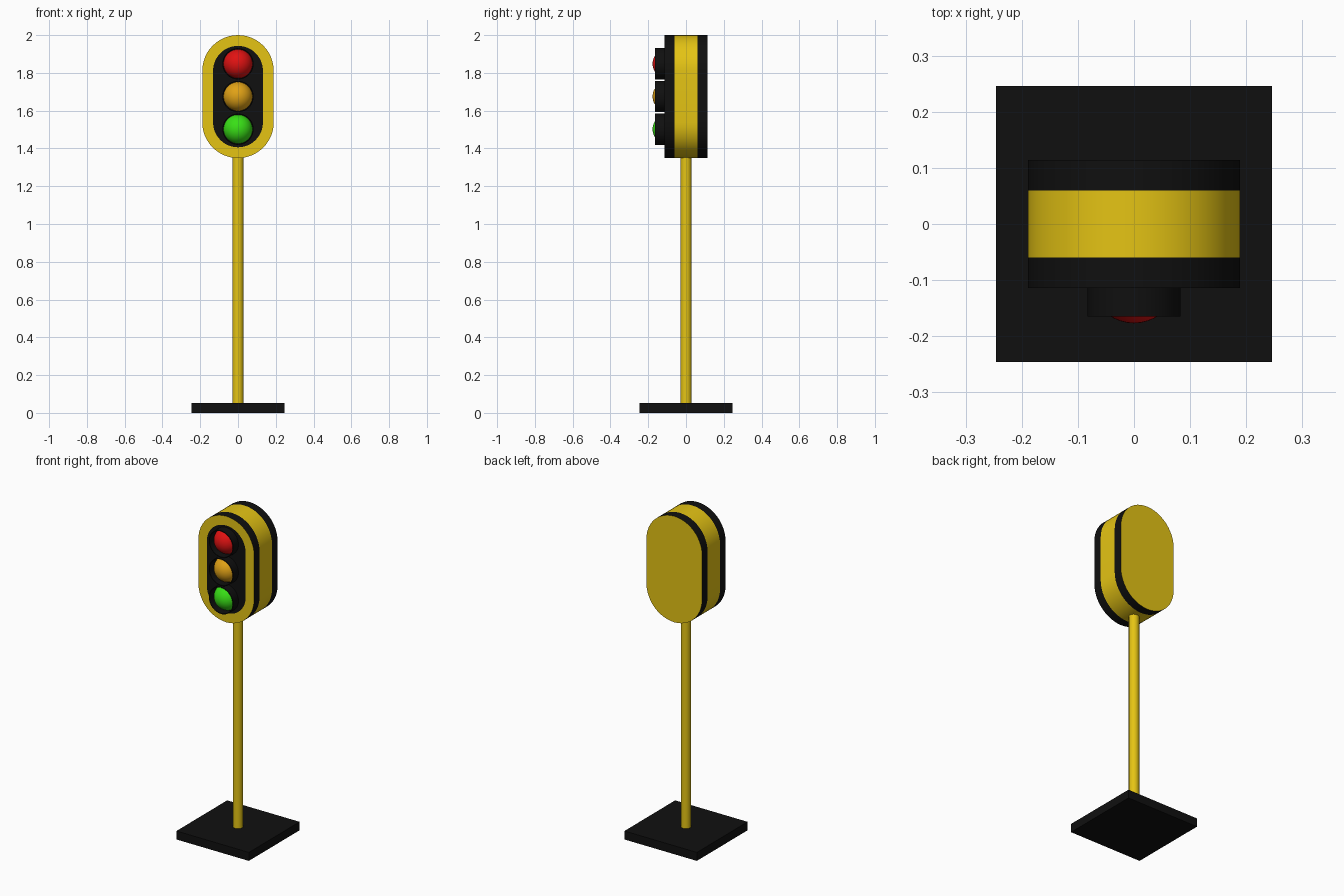
import bpy, bmesh, math

if "Cube" in bpy.data.objects:
    bpy.data.objects.remove(bpy.data.objects["Cube"])


def material(name, rgb):
    m = bpy.data.materials.new(name)
    m.diffuse_color = (*rgb, 1.0)
    m.use_nodes = True
    m.node_tree.nodes["Principled BSDF"].inputs["Base Color"].default_value = m.diffuse_color
    return m


YELLOW = material("signal yellow", (0.78, 0.55, 0.007))
BLACK = material("matt black", (0.005, 0.005, 0.005))
RED = material("red light", (0.75, 0.006, 0.006))
AMBER = material("amber light", (0.75, 0.36, 0.008))
GREEN = material("green light", (0.04, 0.74, 0.008))


def finish(name, bm, mats, smooth=True):
    bmesh.ops.recalc_face_normals(bm, faces=bm.faces[:])
    mesh = bpy.data.meshes.new(name)
    bm.to_mesh(mesh)
    bm.free()
    for m in mats:
        mesh.materials.append(m)
    ob = bpy.data.objects.new(name, mesh)
    bpy.context.collection.objects.link(ob)
    if smooth:
        bpy.ops.object.select_all(action='DESELECT')
        ob.select_set(True)
        bpy.context.view_layer.objects.active = ob
        bpy.ops.object.shade_smooth_by_angle(angle=math.radians(35))
    return ob


def stadium(bm, r, y, z_low=1.538, z_high=1.811, n=24):
    """Loop of vertices round an upright pill outline."""
    loop = []
    for zc, start in ((z_high, 0.0), (z_low, math.pi)):
        for i in range(n + 1):
            a = start + math.pi * i / n
            loop.append(bm.verts.new((r * math.cos(a), y, zc + r * math.sin(a))))
    return loop


def circle(bm, r, y, z, n=48):
    return [bm.verts.new((r * math.cos(2 * math.pi * i / n), y,
                          z + r * math.sin(2 * math.pi * i / n))) for i in range(n)]


def bridge(bm, a, b, mat=0):
    n = len(a)
    for i in range(n):
        j = (i + 1) % n
        bm.faces.new((a[i], a[j], b[j], b[i])).material_index = mat


# Base plate
bm = bmesh.new()
bmesh.ops.create_cube(bm, size=1.0)
bmesh.ops.scale(bm, vec=(0.492, 0.492, 0.052), verts=bm.verts)
bmesh.ops.translate(bm, vec=(0, 0, 0.026), verts=bm.verts)
finish("base", bm, [BLACK], smooth=False)

# Pole
bm = bmesh.new()
bmesh.ops.create_cone(bm, cap_ends=True, segments=32, radius1=0.029, radius2=0.029, depth=1.33)
bmesh.ops.translate(bm, vec=(0, 0, 0.04 + 1.33 / 2), verts=bm.verts)
finish("pole", bm, [YELLOW])

# Housing: banded pill with a black panel inset in the yellow front
bm = bmesh.new()
R = 0.189
loops = [stadium(bm, R, y) for y in (-0.114, -0.06, 0.06, 0.114)]
for k, mat in enumerate((1, 0, 1)):
    bridge(bm, loops[k], loops[k + 1], mat)
panel = stadium(bm, 0.132, -0.114)
bridge(bm, loops[0], panel, 0)
bm.faces.new(panel).material_index = 1
bm.faces.new(loops[-1]).material_index = 0
finish("housing", bm, [YELLOW, BLACK])

# Lights, each in a short round hood
for label, z, mat in (("red", 1.848, RED), ("amber", 1.675, AMBER), ("green", 1.502, GREEN)):
    bm = bmesh.new()
    rings = [circle(bm, r, y, z) for r, y in
             ((0.083, -0.112), (0.083, -0.165), (0.0785, -0.165), (0.0785, -0.112))]
    for k in range(4):
        bridge(bm, rings[k], rings[(k + 1) % 4])
    finish(label + "_hood", bm, [BLACK])

    bm = bmesh.new()
    bmesh.ops.create_uvsphere(bm, u_segments=40, v_segments=24, radius=0.078)
    bmesh.ops.translate(bm, vec=(0, -0.099, z), verts=bm.verts)
    finish(label + "_light", bm, [mat])
